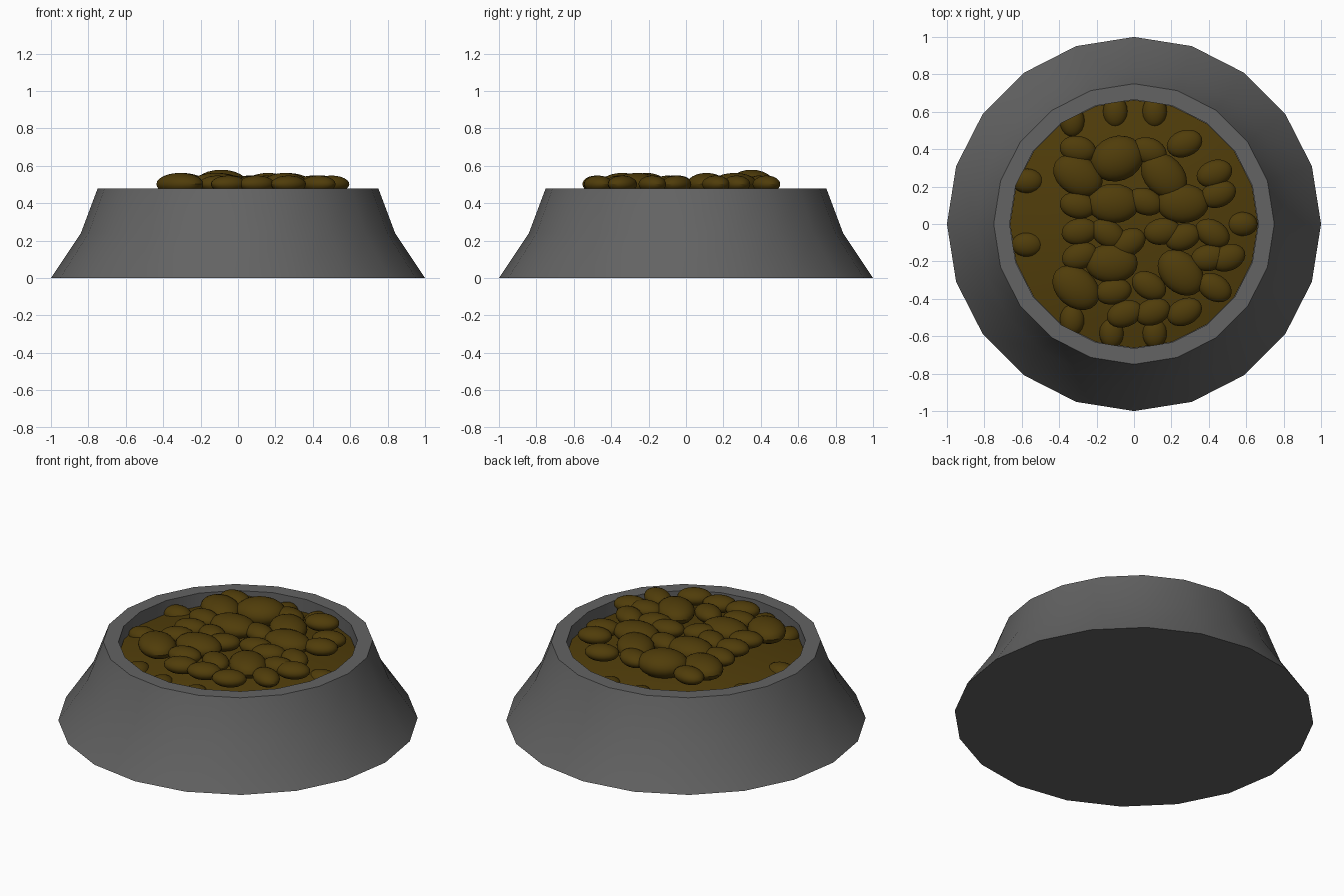
import bpy, bmesh
from math import cos, sin, pi, radians
from mathutils import Matrix, Vector

if "Cube" in bpy.data.objects:
    bpy.data.objects.remove(bpy.data.objects["Cube"])

SIDES = 20


def material(name, color):
    mat = bpy.data.materials.new(name)
    mat.diffuse_color = (*color, 1)
    mat.use_nodes = True
    mat.node_tree.nodes["Principled BSDF"].inputs["Base Color"].default_value = mat.diffuse_color
    return mat


def finish(bm, name, mat):
    bmesh.ops.recalc_face_normals(bm, faces=bm.faces)
    me = bpy.data.meshes.new(name)
    bm.to_mesh(me)
    bm.free()
    me.materials.append(mat)
    ob = bpy.data.objects.new(name, me)
    bpy.context.collection.objects.link(ob)
    bpy.ops.object.select_all(action='DESELECT')
    ob.select_set(True)
    bpy.context.view_layer.objects.active = ob
    bpy.ops.object.shade_smooth_by_angle(angle=radians(30))


def lathe(profile, name, mat):
    """Revolve (radius, z) points and cap both ends."""
    bm = bmesh.new()
    rings = [[bm.verts.new((r * cos(2 * pi * i / SIDES), r * sin(2 * pi * i / SIDES), z))
              for i in range(SIDES)] for r, z in profile]
    for a, b in zip(rings, rings[1:]):
        for i in range(SIDES):
            j = (i + 1) % SIDES
            bm.faces.new((a[i], a[j], b[j], b[i]))
    bm.faces.new(rings[0])
    bm.faces.new(rings[-1])
    finish(bm, name, mat)


def pellets(name, z, size, places):
    """Flattened ellipsoids at (x, y, rotation in degrees)."""
    bm = bmesh.new()
    for x, y, a in places:
        m = (Matrix.Translation((x, y, z)) @ Matrix.Rotation(radians(a), 4, 'Z')
             @ Matrix.Diagonal(Vector((*size, 1))))
        bmesh.ops.create_uvsphere(bm, u_segments=20, v_segments=12, radius=1, matrix=m)
    finish(bm, name, brown)


brown = material("brown_food", (0.08, 0.046, 0.003))
grey = material("dark_grey", (0.125, 0.125, 0.125))

# Bowl: flared outside, flat rim, straight inner wall, recessed floor
lathe([(1, 0), (0.84, 0.24), (0.75, 0.48), (0.665, 0.48), (0.665, 0.34)], "bowl", grey)

# Gently domed bed of food filling the bowl
lathe([(0.663, 0.345), (0.663, 0.40), (0.5, 0.435), (0.3, 0.46), (0.1, 0.47)],
      "food_bed", brown)

# Heaped pellets on top of the bed
pellets("tallest_pellet", 0.502, (0.145, 0.12, 0.077), [(-0.09, 0.35, 20)])
pellets("large_pellets", 0.502, (0.14, 0.105, 0.06), [
    (-0.30, 0.26, -30), (0.16, 0.26, -45), (-0.11, 0.11, 0), (0.26, 0.11, 0),
    (-0.12, -0.21, 0), (-0.31, -0.34, -40), (0.25, -0.26, -45)])
pellets("small_pellets", 0.502, (0.098, 0.071, 0.046), [
    (0.08, 0.39, -20), (-0.30, 0.40, -10), (0.27, 0.43, 20), (0.43, 0.27, 20),
    (0.45, 0.16, 20), (-0.30, 0.10, -10), (0.06, 0.12, -20), (-0.29, -0.04, 10),
    (-0.14, -0.05, -30), (-0.03, -0.10, 30), (0.15, -0.04, 10), (0.26, -0.07, 20),
    (0.42, -0.05, -30), (-0.29, -0.17, 20), (-0.11, -0.36, 10), (0.08, -0.33, -30),
    (0.40, -0.18, 10), (0.50, -0.18, 20), (0.43, -0.34, -30), (-0.05, -0.48, 20),
    (0.10, -0.47, 20), (0.27, -0.47, 25)])

# Half-sunk pellets around the edge
pellets("edge_pellets", 0.405, (0.085, 0.066, 0.047), [
    (-0.33, 0.55, 90), (-0.10, 0.60, 90), (0.11, 0.60, 90), (-0.57, 0.23, 0),
    (-0.57, -0.11, 0), (0.575, 0, 0), (-0.33, -0.51, 90), (-0.12, -0.58, 90),
    (0.11, -0.58, 90)])
